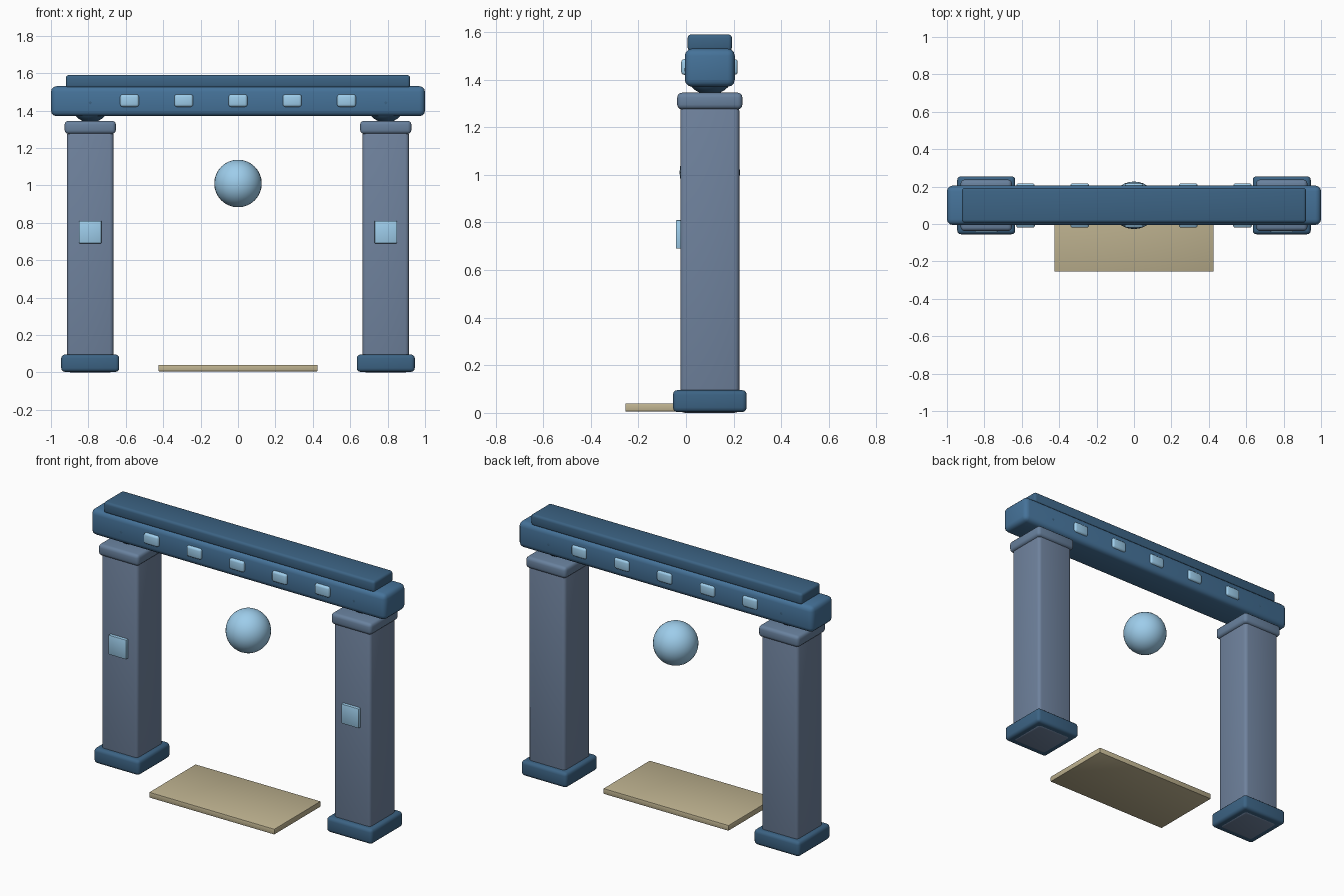
import bpy, math

if "Cube" in bpy.data.objects:
    bpy.data.objects.remove(bpy.data.objects["Cube"])

CY = 0.1  # depth centre of the gateway


def material(name, rgb):
    m = bpy.data.materials.new(name)
    m.diffuse_color = (*rgb, 1)
    m.use_nodes = True
    m.node_tree.nodes["Principled BSDF"].inputs["Base Color"].default_value = m.diffuse_color
    return m


BEAM = material("beam_blue", (0.06, 0.17, 0.32))
DARK = material("dark_blue", (0.045, 0.125, 0.23))
SLATE = material("slate", (0.16, 0.225, 0.34))
CAP = material("cap_slate", (0.14, 0.22, 0.34))
GLOW = material("light_blue", (0.34, 0.61, 0.83))
SAND = material("sand", (0.52, 0.45, 0.28))


def finish(ob, name, mat):
    ob.name = name
    ob.data.materials.append(mat)
    bpy.ops.object.shade_smooth_by_angle(angle=math.radians(35))
    return ob


def box(name, x, y, z, mat, bevel, segments=3):
    """Bevelled box from (min, max) ranges on each axis."""
    r = (x, y, z)
    bpy.ops.mesh.primitive_cube_add(size=1, location=[(a + b) / 2 for a, b in r])
    ob = bpy.context.object
    ob.scale = [b - a for a, b in r]
    bpy.ops.object.transform_apply(location=False, rotation=False, scale=True)
    mod = ob.modifiers.new("bevel", 'BEVEL')
    mod.width = bevel
    mod.segments = segments
    bpy.ops.object.modifier_apply(modifier=mod.name)
    return finish(ob, name, mat)


def ball(name, loc, radius, mat):
    bpy.ops.mesh.primitive_uv_sphere_add(segments=32, ring_count=16, radius=radius, location=loc)
    return finish(bpy.context.object, name, mat)


def around(c, half):
    return (c - half, c + half)


# Pillars with base, cap, joint ball and front panel
for side, s in (("left", -1), ("right", 1)):
    px = 0.79 * s
    box(side + "_base", around(px, 0.155), around(CY, 0.155), (0.003, 0.096), DARK, 0.02)
    box(side + "_pillar", around(px, 0.124), around(CY, 0.124), (0.0, 1.29), SLATE, 0.02)
    box(side + "_cap", around(px, 0.137), around(CY, 0.137), (1.275, 1.345), CAP, 0.02)
    ball(side + "_joint", (px, CY, 1.442), 0.106, DARK)
    box(side + "_panel", around(px, 0.06), (-0.043, 0.0), (0.69, 0.81), GLOW, 0.004, 2)

# Lintel beam and top slab
box("beam", (-1, 1), around(CY, 0.105), (1.37, 1.53), BEAM, 0.03)
box("top_slab", (-0.92, 0.92), around(CY, 0.093), (1.52, 1.59), DARK, 0.015)

# Small lights on both faces of the beam
for i in range(5):
    x = around(-0.58 + 0.29 * i, 0.05)
    box(f"front_light_{i}", x, (-0.02, 0.02), (1.42, 1.486), GLOW, 0.013)
    box(f"back_light_{i}", x, (0.18, 0.217), (1.42, 1.486), GLOW, 0.013)

# Floating orb and floor plate
ball("orb", (0, CY, 1.01), 0.127, GLOW)
box("floor_plate", (-0.425, 0.425), (-0.255, 0.195), (0.006, 0.04), SAND, 0.004, 2)
